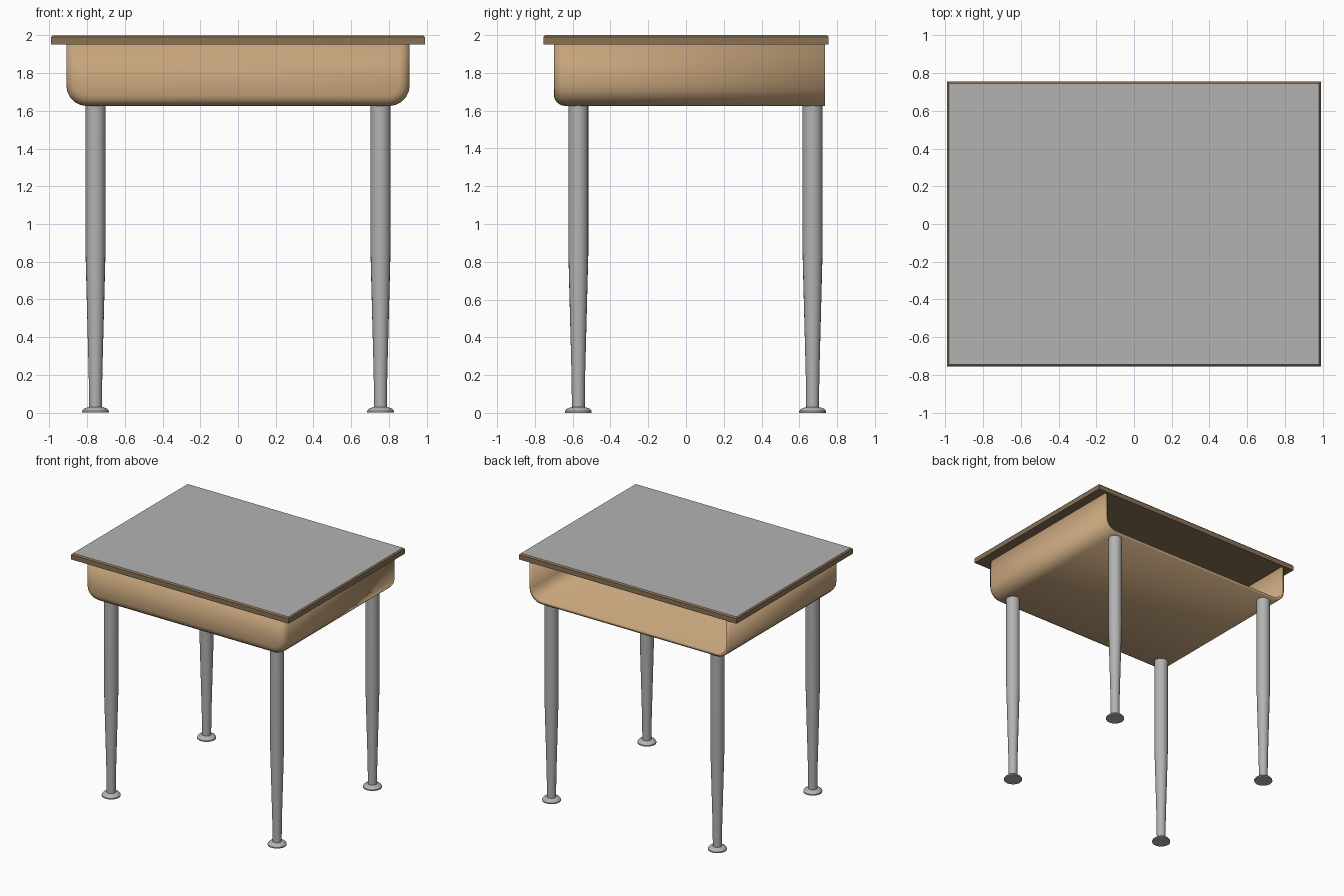
import bpy, bmesh, math

cube = bpy.data.objects.get("Cube")
if cube:
    bpy.data.objects.remove(cube, do_unlink=True)


def material(name, rgb):
    m = bpy.data.materials.new(name)
    m.use_nodes = True
    m.diffuse_color = (*rgb, 1)
    m.node_tree.nodes["Principled BSDF"].inputs["Base Color"].default_value = (*rgb, 1)
    return m


tan = material("tan wood", (0.56, 0.37, 0.20))
brown = material("brown edge", (0.25, 0.165, 0.09))
grey = material("grey laminate", (0.45, 0.45, 0.45))
steel = material("grey steel", (0.45, 0.45, 0.45))


def finish(name, bm, mats, location=(0, 0, 0)):
    mesh = bpy.data.meshes.new(name)
    bm.to_mesh(mesh)
    bm.free()
    for m in mats:
        mesh.materials.append(m)
    ob = bpy.data.objects.new(name, mesh)
    ob.location = location
    bpy.context.collection.objects.link(ob)
    return ob


def smooth(ob, degrees=35):
    bpy.ops.object.select_all(action="DESELECT")
    ob.select_set(True)
    bpy.context.view_layer.objects.active = ob
    bpy.ops.object.shade_smooth_by_angle(angle=math.radians(degrees))


def box(lo, hi):
    bm = bmesh.new()
    bmesh.ops.create_cube(bm, size=1)
    for v in bm.verts:
        v.co = [lo[i] + (v.co[i] + 0.5) * (hi[i] - lo[i]) for i in range(3)]
    return bm


def bevel(bm, test, width, segments):
    edges = [e for e in bm.edges if test(*[v.co for v in e.verts])]
    bmesh.ops.bevel(bm, geom=edges, offset=width, segments=segments,
                    profile=0.5, affect="EDGES", clamp_overlap=True)


def lathe(profile, sides=20):
    """Closed solid of revolution from (radius, height) points, bottom up."""
    bm = bmesh.new()
    rings = [[bm.verts.new((r * math.cos(math.tau * i / sides),
                            r * math.sin(math.tau * i / sides), z))
              for i in range(sides)] for r, z in profile]
    for a, b in zip(rings, rings[1:]):
        for i in range(sides):
            j = (i + 1) % sides
            bm.faces.new((a[i], a[j], b[j], b[i]))
    bm.faces.new(rings[0][::-1])
    bm.faces.new(rings[-1])
    return bm


# Desktop slab: brown edge with a fine chamfer, grey laminate on top
top_z = 2.0
bm = box((-0.99, -0.755, 1.95), (0.99, 0.755, top_z))
bevel(bm, lambda a, b: min(a.z, b.z) > 1.99, 0.01, 1)
bm.normal_update()
for f in bm.faces:
    f.material_index = 1 if f.normal.z > 0.9 else 0
finish("desktop", bm, [brown, grey])

# Book tray: rounded box, open at the back and closed above by the desktop
front, back, rim = -0.70, 0.735, 1.95
bm = box((-0.91, front, 1.625), (0.91, back, rim))
bevel(bm, lambda a, b: max(a.z, b.z) < 1.63 and abs(a.y - b.y) > 1, 0.11, 5)
bevel(bm, lambda a, b: max(a.y, b.y) < front + 0.001 and min(a.z, b.z) < rim - 0.01,
      0.06, 4)
bm.normal_update()
bmesh.ops.delete(bm, geom=[f for f in bm.faces if f.normal.z > 0.9 or f.normal.y > 0.9],
                 context="FACES")
tray = finish("book_tray", bm, [tan])
wall = tray.modifiers.new("wall", "SOLIDIFY")
wall.thickness = 0.025
wall.offset = -1
wall.use_even_offset = True
smooth(tray)

# Four tapered legs with domed feet
leg_profile = [(0.034, 0.02), (0.036, 0.2), (0.053, 0.85), (0.053, 1.635)]
foot_profile = [(0.071, 0), (0.071, 0.009), (0.062, 0.021), (0.042, 0.029), (0.034, 0.03)]
for side, x in (("right", -0.755), ("left", 0.755)):
    for end, y in (("front", -0.57), ("back", 0.67)):
        smooth(finish(f"{end}_{side}_leg", lathe(leg_profile), [steel], (x, y, 0)))
        smooth(finish(f"{end}_{side}_foot", lathe(foot_profile), [steel], (x, y, 0)))
